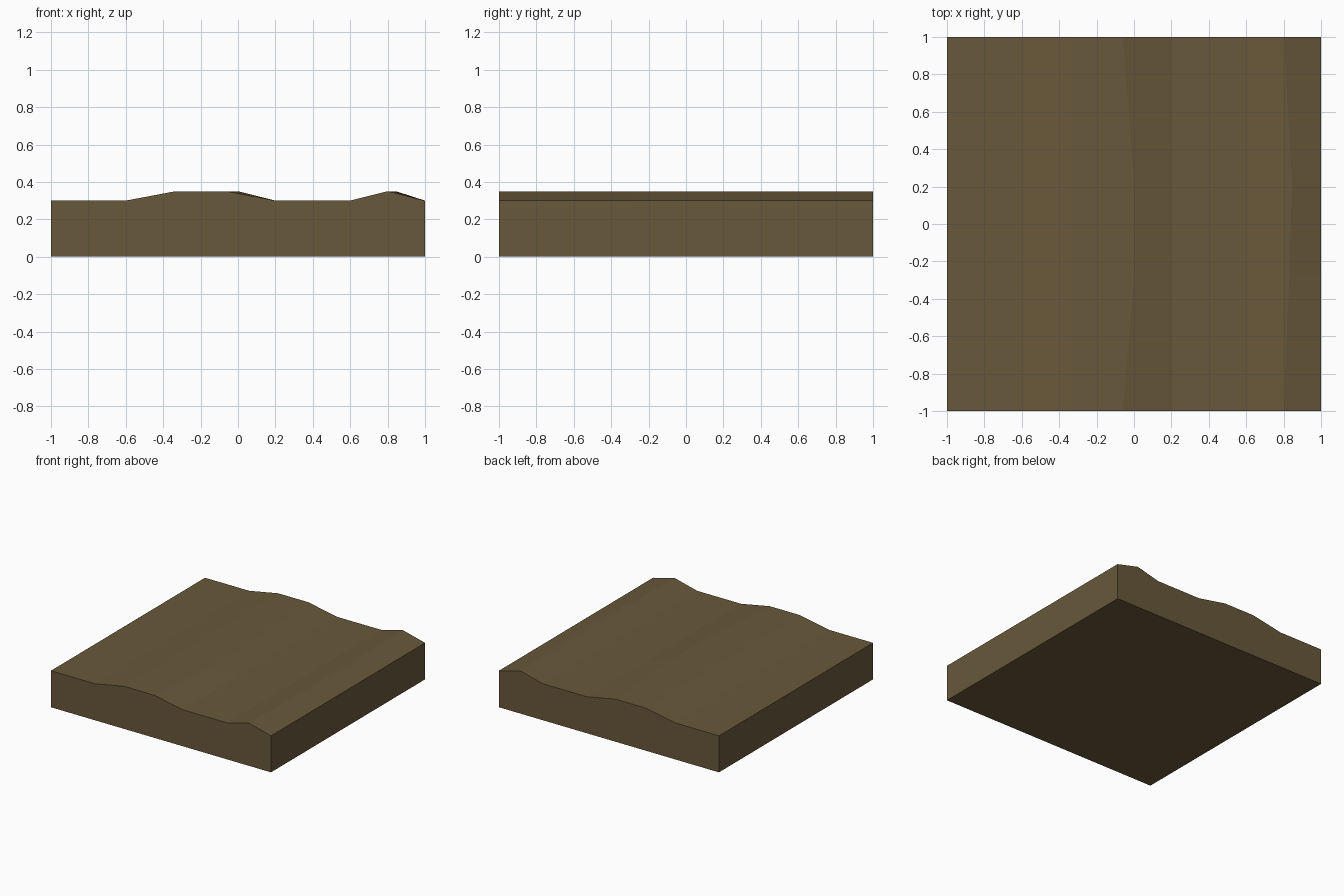
import bpy
import bmesh

cube = bpy.data.objects.get("Cube")
if cube:
    bpy.data.objects.remove(cube, do_unlink=True)

# One earth colour for the whole slab
earth = bpy.data.materials.new("earth_brown")
earth.use_nodes = True
colour = (0.14, 0.098, 0.043, 1)
earth.diffuse_color = colour
bsdf = next(n for n in earth.node_tree.nodes if n.type == "BSDF_PRINCIPLED")
bsdf.inputs["Base Color"].default_value = colour
bsdf.inputs["Roughness"].default_value = 0.9

LOW, HIGH = 0.30, 0.35


def cross_section(wide_crest, narrow_crest):
    """Outline of the slab: base corners, then the two ridges from left to right."""
    return [(1, 0), (-1, 0), (-1, LOW), (-0.6, LOW), (-0.335, HIGH),
            (wide_crest, HIGH), (0.2, LOW), (0.6, LOW),
            (0.8, HIGH), (narrow_crest, HIGH), (1, LOW)]


# Sections from front to back: y, end of wide crest, end of narrow crest
sections = [(-1, -0.06, 0.802), (-0.28, 0.0, 0.83),
            (0.22, 0.0, 0.845), (1, -0.06, 0.802)]

bm = bmesh.new()
rings = [[bm.verts.new((x, y, z)) for x, z in cross_section(a, b)]
         for y, a, b in sections]

# Skin between neighbouring sections
for front, back in zip(rings, rings[1:]):
    for i in range(len(front)):
        j = (i + 1) % len(front)
        bm.faces.new((front[i], front[j], back[j], back[i]))

# Front and back walls
bm.faces.new(rings[0])
bm.faces.new(rings[-1][::-1])
bmesh.ops.recalc_face_normals(bm, faces=bm.faces)

mesh = bpy.data.meshes.new("ground_slab")
bm.to_mesh(mesh)
bm.free()
mesh.materials.append(earth)
slab = bpy.data.objects.new("ground_slab", mesh)
bpy.context.collection.objects.link(slab)
